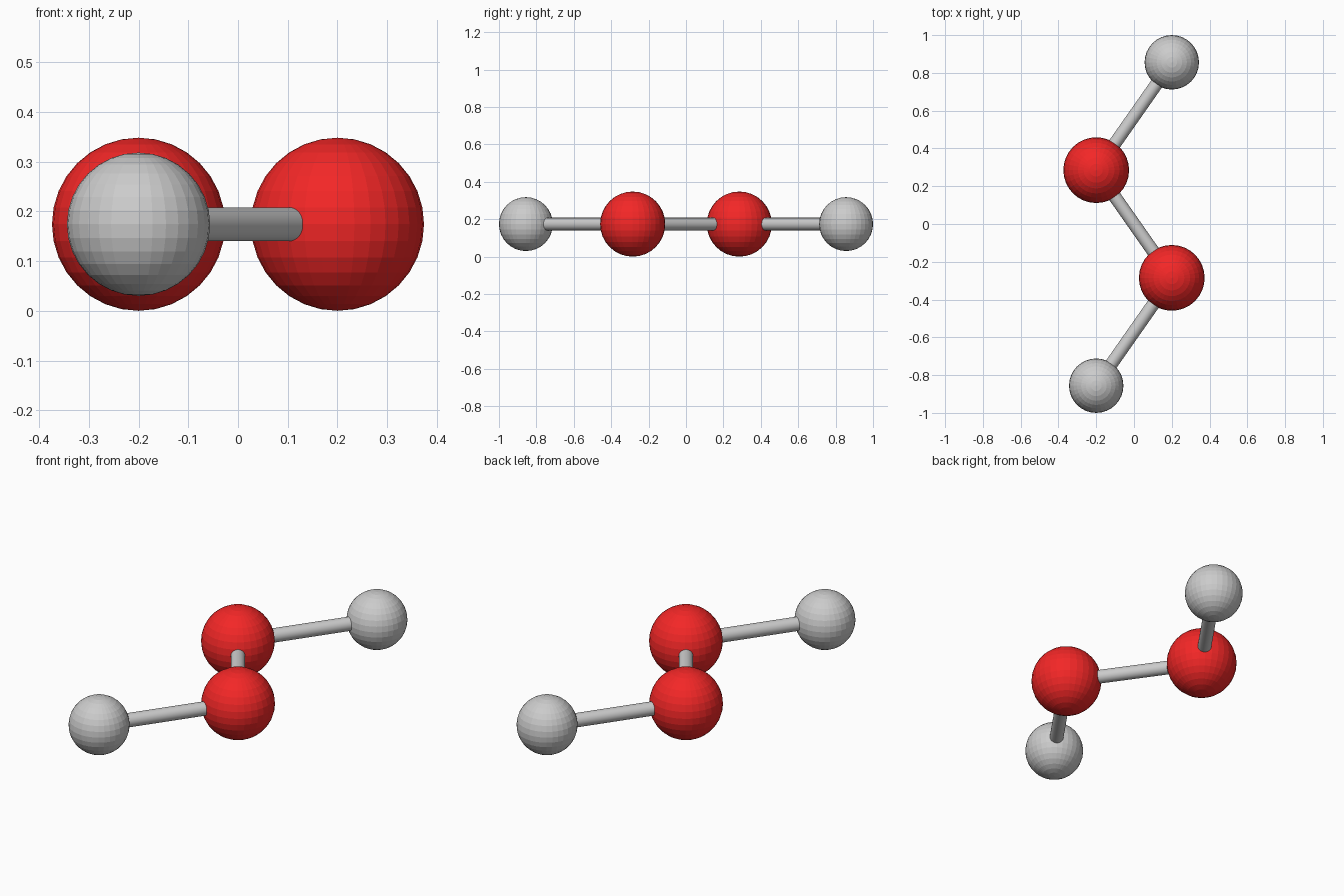
import bpy
from mathutils import Vector

if "Cube" in bpy.data.objects:
    bpy.data.objects.remove(bpy.data.objects["Cube"])

Z = 0.174
H1, O1 = Vector((-0.2, -0.856, Z)), Vector((0.2, -0.285, Z))
O2, H2 = Vector((-0.2, 0.285, Z)), Vector((0.2, 0.856, Z))

red = bpy.data.materials.new("red")
red.diffuse_color = (0.9, 0.02, 0.02, 1)
red.use_nodes = True
red.node_tree.nodes["Principled BSDF"].inputs["Base Color"].default_value = red.diffuse_color


def atom(name, pos, radius, mat=None):
    bpy.ops.mesh.primitive_uv_sphere_add(segments=32, ring_count=16, radius=radius, location=pos)
    ob = bpy.context.object
    ob.name = name
    if mat:
        ob.data.materials.append(mat)


def bond(name, a, b):
    d = b - a
    bpy.ops.mesh.primitive_cylinder_add(vertices=32, radius=0.034, depth=d.length, location=(a + b) / 2)
    ob = bpy.context.object
    ob.name = name
    ob.rotation_euler = d.to_track_quat('Z', 'Y').to_euler()
    bpy.ops.object.shade_smooth_by_angle()


# Red central atoms and grey outer atoms
atom("oxygen_front", O1, 0.174, red)
atom("oxygen_back", O2, 0.174, red)
atom("hydrogen_front", H1, 0.144)
atom("hydrogen_back", H2, 0.144)

# Rods joining neighbouring atoms
bond("bond_front", H1, O1)
bond("bond_middle", O1, O2)
bond("bond_back", O2, H2)
